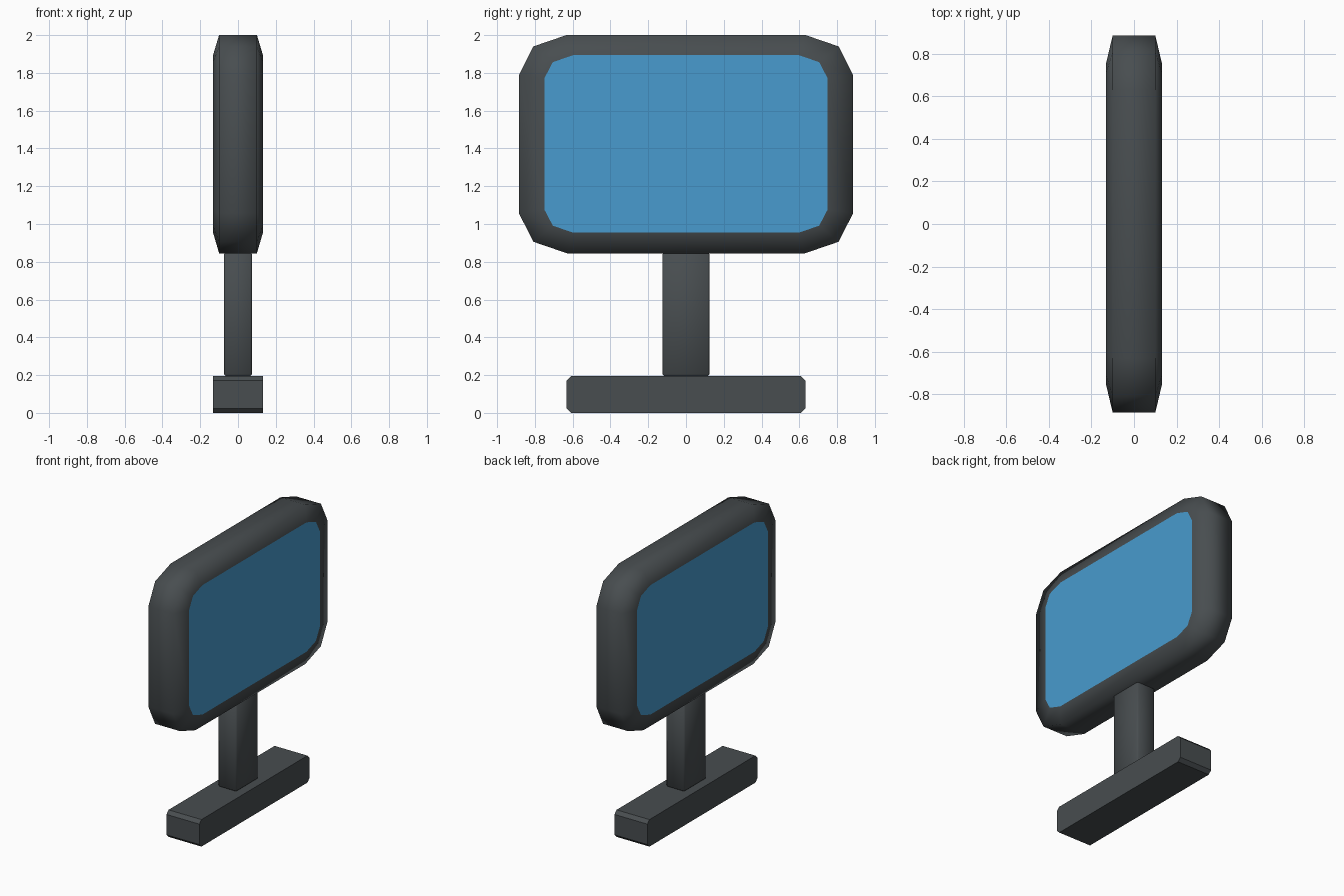
import bpy, bmesh, math

if "Cube" in bpy.data.objects:
    bpy.data.objects.remove(bpy.data.objects["Cube"])


def material(name, rgb):
    m = bpy.data.materials.new(name)
    m.diffuse_color = (*rgb, 1)
    m.use_nodes = True
    m.node_tree.nodes["Principled BSDF"].inputs["Base Color"].default_value = m.diffuse_color
    return m


dark = material("dark_grey", (0.065, 0.075, 0.08))
blue = material("screen_blue", (0.065, 0.33, 0.62))


def outline(corner, zc):
    """Mirror one (y, dz) corner into a full loop around height zc."""
    up = corner + [(-y, z) for y, z in reversed(corner)]
    down = [(-y, -z) for y, z in up]
    return [(y, z + zc) for y, z in up + down]


def finish(name, bm, mat, angle):
    bmesh.ops.recalc_face_normals(bm, faces=bm.faces)
    me = bpy.data.meshes.new(name)
    bm.to_mesh(me)
    bm.free()
    ob = bpy.data.objects.new(name, me)
    bpy.context.collection.objects.link(ob)
    me.materials.append(mat)
    bpy.ops.object.select_all(action='DESELECT')
    ob.select_set(True)
    bpy.context.view_layer.objects.active = ob
    bpy.ops.object.shade_smooth_by_angle(angle=math.radians(angle))
    return ob


def loft(name, rings, mat, angle, cap=True):
    """Bridge (x, loop) rings along x."""
    bm = bmesh.new()
    loops = [[bm.verts.new((x, y, z)) for y, z in pts] for x, pts in rings]
    for a, b in zip(loops, loops[1:]):
        n = len(a)
        for i in range(n):
            bm.faces.new((a[i], a[(i + 1) % n], b[(i + 1) % n], b[i]))
    if cap:
        bm.faces.new(loops[0])
        bm.faces.new(loops[-1])
    return finish(name, bm, mat, angle)


# Monitor shell: wide rim tapering in to both screen faces
outer = outline([(0.885, 0.365), (0.808, 0.517), (0.63, 0.578)], 1.423)
inner = outline([(0.75, 0.347), (0.705, 0.433), (0.597, 0.47)], 1.424)
shell = loft("monitor_frame",
             [(-0.132, inner), (-0.1, outer), (0.1, outer), (0.132, inner)],
             dark, 80)

# The two end caps of the shell are the blue screens
shell.data.materials.append(blue)
for p in shell.data.polygons:
    if len(p.vertices) > 4:
        p.material_index = 1
        p.use_smooth = False

# Base bar with chamfered ends
base = outline([(0.632, 0.074), (0.608, 0.098)], 0.098)
loft("base", [(-0.132, base), (0.132, base)], dark, 40)

# Stand post
bm = bmesh.new()
bmesh.ops.create_cube(bm, size=1)
for v in bm.verts:
    v.co = (v.co.x * 0.15, v.co.y * 0.25, 0.522 + v.co.z * 0.655)
bmesh.ops.bevel(bm, geom=bm.edges[:], offset=0.01, segments=1, affect='EDGES')
finish("stand_post", bm, dark, 60)
